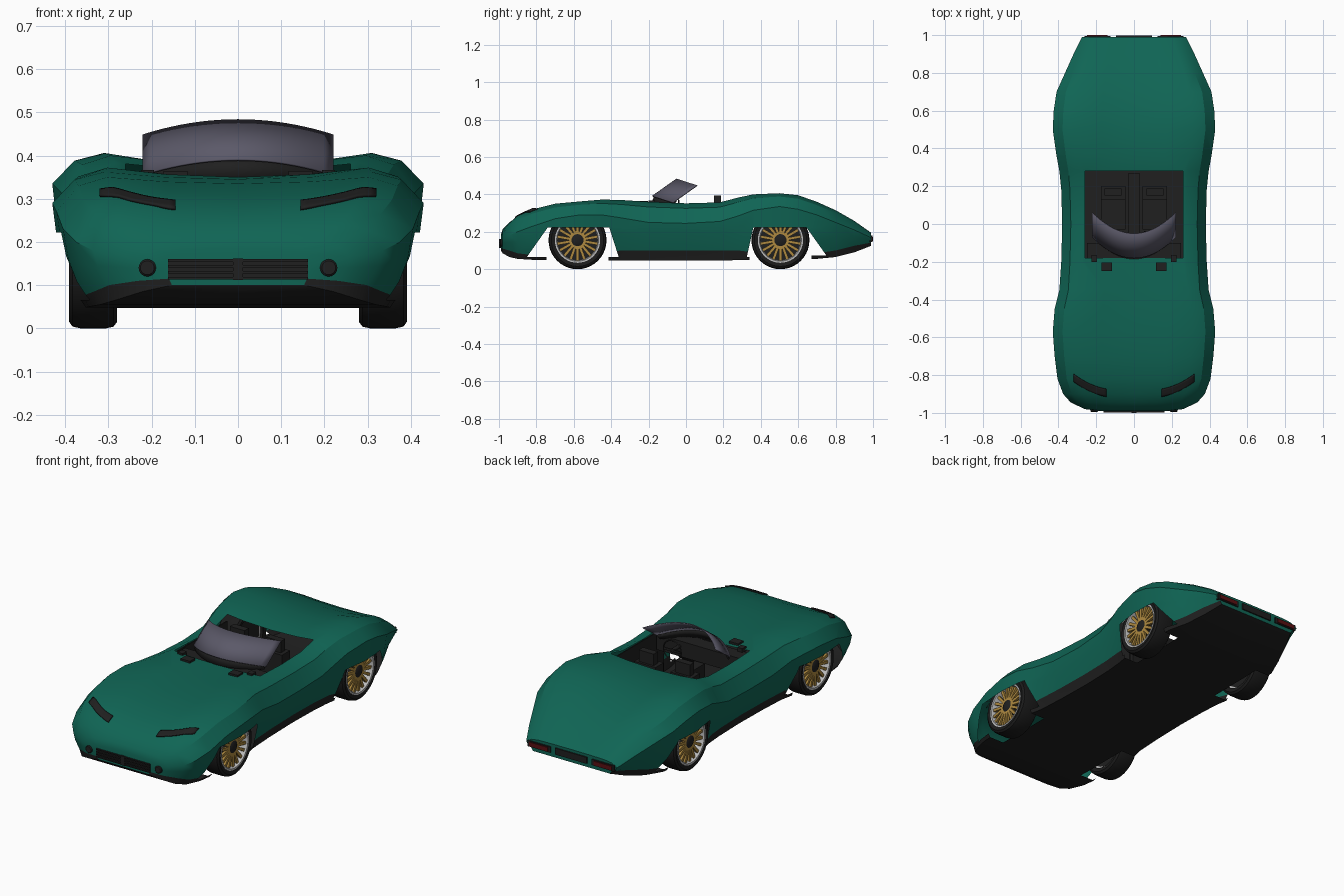
import bpy, bmesh, math
from mathutils import Matrix, Vector

if "Cube" in bpy.data.objects:
    bpy.data.objects.remove(bpy.data.objects["Cube"], do_unlink=True)


def material(name, rgb, rough=0.5):
    m = bpy.data.materials.new(name)
    m.use_nodes = True
    m.diffuse_color = (*rgb, 1)
    b = m.node_tree.nodes["Principled BSDF"]
    b.inputs["Base Color"].default_value = (*rgb, 1)
    b.inputs["Roughness"].default_value = rough
    return m


GREEN = material("racing green", (0.005, 0.13, 0.09))
BLACK = material("trim black", (0.014, 0.014, 0.014))
TYRE = material("tyre rubber", (0.011, 0.011, 0.011), 0.8)
GOLD = material("spoke gold", (0.42, 0.25, 0.05))
SILVER = material("rim silver", (0.5, 0.5, 0.5))
GLASS = material("smoked glass", (0.105, 0.1, 0.14))
RED = material("tail light red", (0.1, 0.005, 0.006))


def finish(name, bm, mats, smooth=None):
    me = bpy.data.meshes.new(name)
    bm.to_mesh(me)
    bm.free()
    for m in mats:
        me.materials.append(m)
    ob = bpy.data.objects.new(name, me)
    bpy.context.collection.objects.link(ob)
    if smooth:
        bpy.ops.object.select_all(action="DESELECT")
        ob.select_set(True)
        bpy.context.view_layer.objects.active = ob
        bpy.ops.object.shade_smooth_by_angle(angle=math.radians(smooth))
    return ob


def box(name, lo, hi, mat):
    lo, hi = Vector(lo), Vector(hi)
    bm = bmesh.new()
    bmesh.ops.create_cube(bm, size=1, matrix=Matrix.Translation((lo + hi) / 2)
                          @ Matrix.Diagonal((*[abs(d) for d in hi - lo], 1)))
    return finish(name, bm, [mat])


def grid(name, fn, nu, nv, mat, thick):
    """Thin curved plate from fn(u, v), u and v in 0..1."""
    bm = bmesh.new()
    vs = [[bm.verts.new(fn(i / nu, j / nv)) for j in range(nv + 1)] for i in range(nu + 1)]
    for i in range(nu):
        for j in range(nv):
            bm.faces.new((vs[i][j], vs[i + 1][j], vs[i + 1][j + 1], vs[i][j + 1]))
    ob = finish(name, bm, [mat], 30)
    mod = ob.modifiers.new("thickness", "SOLIDIFY")
    mod.thickness, mod.offset = thick, 0


def lathe(name, profile, centre, mat, axis="X", seg=40):
    """Closed ring of (radius, offset) points turned about the axis."""
    bm = bmesh.new()
    rings = []
    for k in range(seg):
        a = 2 * math.pi * k / seg
        c, s = math.cos(a), math.sin(a)
        rings.append([bm.verts.new(Vector(centre) + Vector((o, r * c, r * s) if axis == "X" else (r * c, o, r * s)))
                      for r, o in profile])
    n = len(profile)
    for k in range(seg):
        a, b = rings[k], rings[(k + 1) % seg]
        for i in range(n):
            bm.faces.new((a[i], b[i], b[(i + 1) % n], a[(i + 1) % n]))
    bmesh.ops.remove_doubles(bm, verts=bm.verts, dist=1e-5)
    bmesh.ops.recalc_face_normals(bm, faces=bm.faces)
    finish(name, bm, [mat], 35)


# Body: y, half width, centre top, fender top, belt, sill, floor
stations = [
    (-0.99, .18, .185, .18, .15, .115, .10), (-.98, .26, .215, .205, .165, .11, .085),
    (-.945, .335, .25, .245, .18, .10, .065), (-.90, .375, .28, .285, .20, .085, .055),
    (-.82, .405, .31, .32, .23, .075, .05), (-.70, .42, .335, .35, .27, .07, .047),
    (-.57, .43, .345, .362, .29, .07, .047), (-.45, .42, .35, .372, .29, .08, .047),
    (-.35, .395, .35, .37, .275, .10, .047), (-.2, .385, .35, .36, .25, .10, .047),
    (0, .38, .345, .352, .245, .10, .047), (.18, .385, .347, .357, .255, .10, .047),
    (.28, .395, .365, .383, .285, .10, .048), (.36, .41, .378, .40, .315, .09, .048),
    (.5, .43, .375, .406, .335, .08, .05), (.6, .425, .36, .395, .32, .08, .05),
    (.7, .41, .335, .36, .29, .085, .055), (.8, .365, .30, .315, .25, .10, .065),
    (.9, .32, .25, .258, .21, .125, .09), (.99, .275, .195, .193, .168, .142, .125)]


def section(w, zc, zh, zb, zs, zf):
    half = [(0, zc), (.4 * w, zc + .3 * (zh - zc)), (.72 * w, zh), (.88 * w, zh - .25 * (zh - zb)), (w, zb),
            (.97 * w, .55 * zb + .45 * zs), (.89 * w, zs), (.85 * w, zf), (0, zf)]
    return half + [(-x, z) for x, z in half[-2:0:-1]]


shell = bmesh.new()
rings = [[shell.verts.new((x, s[0], z)) for x, z in section(*s[1:])] for s in stations]
n = len(rings[0])
for a, b in zip(rings, rings[1:]):
    for i in range(n):
        f = shell.faces.new((a[i], a[(i + 1) % n], b[(i + 1) % n], b[i]))
        f.material_index = 1 if 6 <= i <= 9 else 0
shell.faces.new(rings[0])
shell.faces.new(rings[-1])
bmesh.ops.recalc_face_normals(shell, faces=shell.faces)


def punch(planes):
    """Remove the part of the shell behind every (point, outward normal) plane."""
    planes = [(Vector(p), Vector(d)) for p, d in planes]
    for p, d in planes:
        faces = [f for f in shell.faces
                 if not any(all((v.co - q).dot(e) >= -1e-6 for v in f.verts) for q, e in planes)]
        geom = set(faces)
        for f in faces:
            geom.update(f.edges, f.verts)
        bmesh.ops.bisect_plane(shell, geom=list(geom), dist=1e-6, plane_co=p, plane_no=d)
    gone = [f for f in shell.faces if all((f.calc_center_median() - p).dot(d) < 0 for p, d in planes)]
    bmesh.ops.delete(shell, geom=gone, context="FACES")


def arch(outline):
    """Punch a clockwise (y, z) outline through both sides."""
    punch([((0, y0, z0), (0, z0 - z1, y1 - y0)) for (y0, z0), (y1, z1) in zip(outline, outline[1:] + outline[:1])])


# Wheel arches, floor slots and cockpit opening
AXLES = (("front", -.58), ("rear", .505))
arch([(-.85, .066), (-.74, .222), (-.41, .222), (-.36, .066)])
arch([(.325, .066), (.36, .222), (.645, .222), (.75, .074)])
for _, y in AXLES:
    for s in (1, -1):
        punch([((.265 * s, 0, 0), (-s, 0, 0)), ((0, y - .165, 0), (0, -1, 0)), ((0, y + .165, 0), (0, 1, 0)),
               ((0, 0, .12), (0, 0, 1))])
punch([((.26, 0, 0), (1, 0, 0)), ((-.26, 0, 0), (-1, 0, 0)), ((0, -.18, 0), (0, -1, 0)), ((0, .28, 0), (0, 1, 0)),
       ((0, 0, .3), (0, 0, -1))])
body = finish("body_shell", shell, [GREEN, BLACK], 28)
bpy.context.view_layer.update()

# Wheels
R = .155
for axle, y in AXLES:
    for side, s in (("left", 1), ("right", -1)):
        c, tag = (0, y, R), f"{axle}_{side}"
        lathe(f"{tag}_tyre", [(r, s * x) for r, x in ((.118, .385), (.14, .391), (.151, .383), (R, .365), (R, .305),
                                                      (.151, .288), (.14, .28), (.118, .285))], c, TYRE)
        lathe(f"{tag}_rim", [(r, s * x) for r, x in ((.121, .388), (.112, .388), (.106, .37), (.106, .30), (.121, .30))],
              c, SILVER)
        lathe(f"{tag}_backing_disc", [(0, s * .305), (.107, s * .305), (.107, s * .30), (0, s * .30)], c, BLACK)
        lathe(f"{tag}_hub", [(0, s * .385), (.022, s * .385), (.034, s * .378), (.036, s * .31), (0, s * .31)], c, BLACK,
              seg=20)
        bm = bmesh.new()
        for k in range(18):
            bmesh.ops.create_cube(bm, size=1, matrix=Matrix.Translation((s * .372, y, R))
                                  @ Matrix.Rotation(2 * math.pi * k / 18, 4, "X")
                                  @ Matrix.Translation((0, 0, .071)) @ Matrix.Diagonal((.014, .015, .078, 1)))
        finish(f"{tag}_spokes", bm, [GOLD])

# Windscreen and its lower frame
grid("windscreen", lambda u, v: (.44 * u - .22, -.18 + .13 * v + .11 * (2 * u - 1) ** 2,
                                 .39 + .092 * v - .035 * (2 * u - 1) ** 2), 20, 2, GLASS, .005)
grid("windscreen_frame", lambda u, v: (.42 * u - .21, -.182 + .02 * v + .11 * (2 * u - 1) ** 2,
                                       .35 + .05 * v - (.01 + .025 * v) * (2 * u - 1) ** 2), 20, 1, BLACK, .008)

# Cockpit fittings
box("dashboard", (-.25, -.18, .26), (.25, -.10, .345), BLACK)
box("centre_tunnel", (-.03, -.12, .05), (.03, .27, .25), BLACK)
for side, s in (("left", 1), ("right", -1)):
    x = .11 * s
    box(f"{side}_door_panel", (.26 * s, -.18, .05), (.266 * s, .28, .344), BLACK)
    box(f"{side}_seat_cushion", (x - .065, -.03, .05), (x + .065, .14, .17), BLACK)
    box(f"{side}_seat_back", (x - .065, .13, .05), (x + .065, .20, .33), BLACK)
    box(f"{side}_headrest", (x - .045, .15, .33), (x + .045, .187, .393), BLACK)
    box(f"{side}_bonnet_vent", (.145 * s - .028, -.25, .34), (.145 * s + .028, -.203, .364), BLACK)
    box(f"{side}_cowl_block", (.21 * s - .015, -.20, .34), (.21 * s + .015, -.165, .366), BLACK)
lathe("steering_wheel", [(.05, 0), (.054, .004), (.058, 0), (.054, -.004)], (.11, -.04, .315), BLACK, "Y", 24)
lathe("steering_column", [(0, -.07), (.01, -.07), (.01, .002), (0, .002)], (.11, -.04, .315), BLACK, "Y", 12)
box("steering_bar", (.058, -.043, .309), (.162, -.037, .321), BLACK)


# Headlights laid onto the wings
def headlight(s):
    def point(u, v):
        x = .145 + .175 * u
        y = -.912 + .04 * v + (.03 * u + .05 * u * u)
        hit, loc, nor, _ = body.ray_cast(Vector((x * s, y, 1)), Vector((0, 0, -1)))
        return loc + Vector((0, -.002, .003))
    return point


for side, s in (("left", 1), ("right", -1)):
    grid(f"{side}_headlight", headlight(s), 12, 5, BLACK, .006)
    # Nose lamps
    lathe(f"{side}_nose_lamp", [(0, -.01), (.016, -.01), (.02, -.006), (.02, .03), (0, .03)], (.21 * s, -.985, .14), BLACK,
          "Y", 20)
    # Tail lights
    box(f"{side}_tail_light_frame", (.125 * s, .98, .146), (.262 * s, .996, .178), BLACK)
    box(f"{side}_tail_light", (.14 * s, .985, .151), (.25 * s, 1.0, .173), RED)
box("tail_panel", (-.095, .98, .145), (.095, .997, .18), BLACK)

# Grille
box("grille_back", (-.162, -.992, .115), (.162, -.96, .16), BLACK)
for k in range(4):
    z = .115 + .0137 * k
    box(f"grille_bar_{k + 1}", (-.162, -.998, z - .002), (.162, -.985, z + .004), BLACK)
box("grille_post", (-.012, -1.0, .112), (.012, -.985, .162), BLACK)
